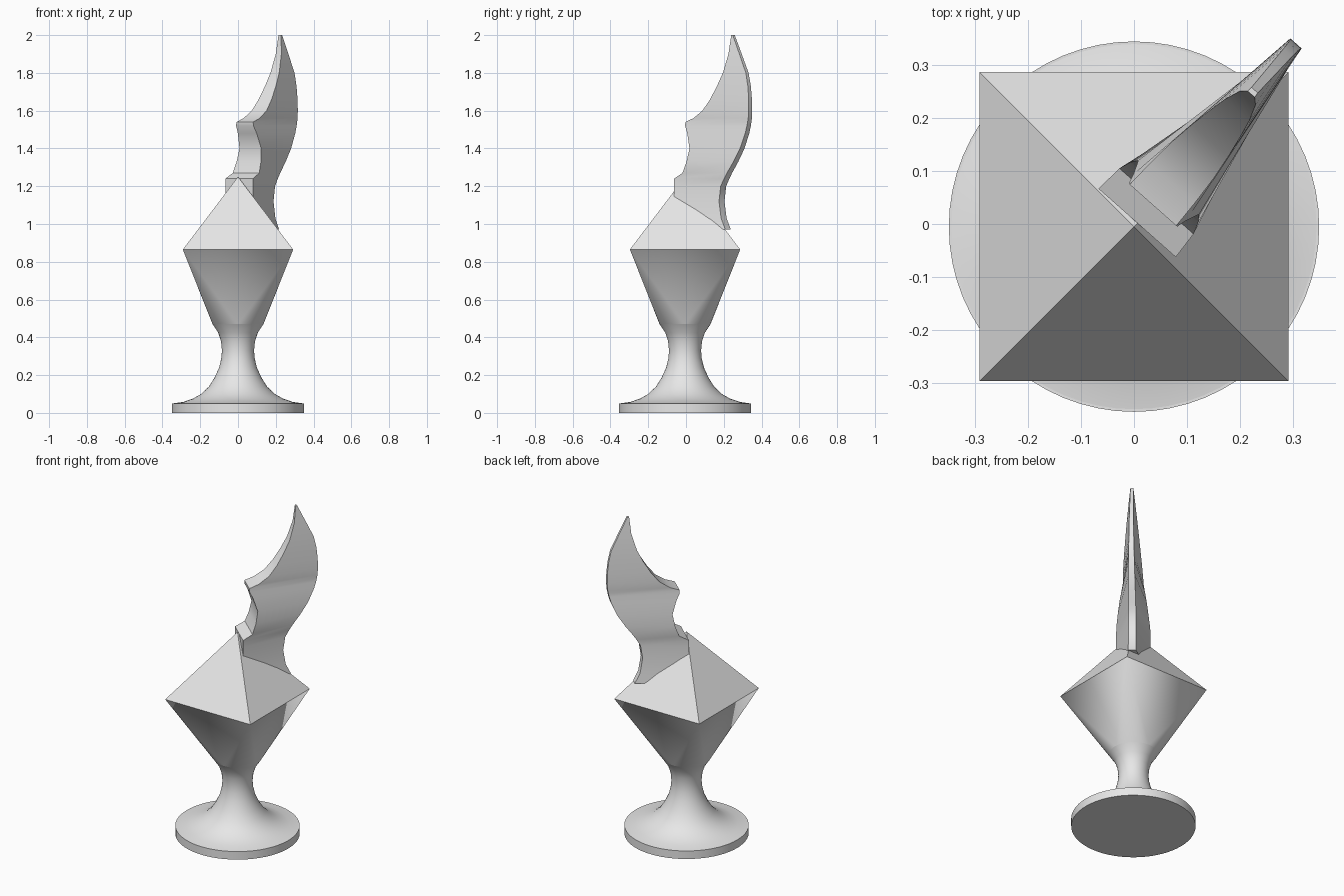
import bpy, bmesh, math
from mathutils import Matrix, Vector

if "Cube" in bpy.data.objects:
    bpy.data.objects.remove(bpy.data.objects["Cube"], do_unlink=True)

grey = bpy.data.materials.new("light_grey")
grey.use_nodes = True
grey.diffuse_color = (0.8, 0.8, 0.8, 1)
grey.node_tree.nodes["Principled BSDF"].inputs["Base Color"].default_value = (0.8, 0.8, 0.8, 1)

SEGMENTS = 64
CENTRE = Vector((0, -0.005, 0))


def finish(name, bm, matrix, angle=30):
    """Turn a bmesh into a shaded, coloured object."""
    bm.transform(matrix)
    bmesh.ops.recalc_face_normals(bm, faces=bm.faces)
    mesh = bpy.data.meshes.new(name)
    bm.to_mesh(mesh)
    bm.free()
    mesh.materials.append(grey)
    obj = bpy.data.objects.new(name, mesh)
    bpy.context.collection.objects.link(obj)
    bpy.ops.object.select_all(action='DESELECT')
    obj.select_set(True)
    bpy.context.view_layer.objects.active = obj
    bpy.ops.object.shade_smooth_by_angle(angle=math.radians(angle))
    return obj


def ramp(z, stops):
    """Linear interpolation through (z, value) stops."""
    if z <= stops[0][0]:
        return stops[0][1]
    for (z0, v0), (z1, v1) in zip(stops, stops[1:]):
        if z <= z1:
            return v0 + (v1 - v0) * (z - z0) / (z1 - z0)
    return stops[-1][1]


place = Matrix.Translation(CENTRE)

# Round foot disc
bm = bmesh.new()
bmesh.ops.create_cone(bm, cap_ends=True, segments=SEGMENTS, radius1=0.35,
                      radius2=0.35, depth=0.05)
finish("foot_disc", bm, Matrix.Translation(CENTRE + Vector((0, 0, 0.025))))

# Flared stem, turned from a profile of (radius, height)
stem = [(0.345, 0.05), (0.29, 0.058), (0.24, 0.075), (0.195, 0.1), (0.155, 0.138),
        (0.125, 0.185), (0.1, 0.24), (0.088, 0.29), (0.085, 0.33), (0.09, 0.38),
        (0.105, 0.425), (0.135, 0.47)]
bm = bmesh.new()
verts = [bm.verts.new((r, 0, z)) for r, z in stem]
edges = [bm.edges.new(pair) for pair in zip(verts, verts[1:])]
bmesh.ops.spin(bm, geom=verts + edges, cent=(0, 0, 0), axis=(0, 0, 1),
               angle=math.tau, steps=SEGMENTS, use_duplicate=False)
bmesh.ops.remove_doubles(bm, verts=bm.verts, dist=0.0001)
finish("stem", bm, place)

# Faceted body: pyramid on a square that blends down to the round stem
bm = bmesh.new()
bmesh.ops.create_circle(bm, segments=SEGMENTS, radius=0.135,
                        matrix=Matrix.Translation((0, 0, 0.47)))
for sx in (-1, 1):
    for sy in (-1, 1):
        bm.verts.new((sx * 0.292, sy * 0.292, 0.865))
bm.verts.new((0, 0, 1.25))
bmesh.ops.convex_hull(bm, input=bm.verts)
finish("body", bm, place, 20)

# Curved crest: rows of (height, front edge, back edge), wedge shaped in section
rows = [(0.97, 0, 0.295), (1.03, 0, 0.265), (1.12, 0, 0.25), (1.2, 0, 0.262),
        (1.24, 0, 0.285), (1.27, 0.055, 0.305), (1.33, 0.077, 0.35),
        (1.4, 0.09, 0.395), (1.48, 0.065, 0.43), (1.52, 0.045, 0.442),
        (1.54, 0.045, 0.446), (1.56, 0.1, 0.45), (1.6, 0.16, 0.453),
        (1.66, 0.208, 0.452), (1.73, 0.25, 0.445), (1.8, 0.285, 0.43),
        (1.9, 0.315, 0.383), (2.0, 0.325, 0.335)]
front_width = [(1.24, 0.0975), (1.53, 0.06), (2.0, 0.009)]
back_width = [(1.2, 0.022), (1.6, 0.014), (2.0, 0.008)]
bm = bmesh.new()
rings = []
for z, front, back in rows:
    f, b = ramp(z, front_width), ramp(z, back_width)
    rings.append([bm.verts.new(co) for co in
                  ((front, -f, z), (back, -b, z), (back, b, z), (front, f, z))])
for low, high in zip(rings, rings[1:]):
    for i in range(4):
        j = (i + 1) % 4
        bm.faces.new((low[i], low[j], high[j], high[i]))
bm.faces.new(rings[0])
bm.faces.new(rings[-1])
finish("crest", bm, Matrix.Translation((0.006, 0.002, 0)) @ Matrix.Rotation(math.radians(48.5), 4, 'Z'))
